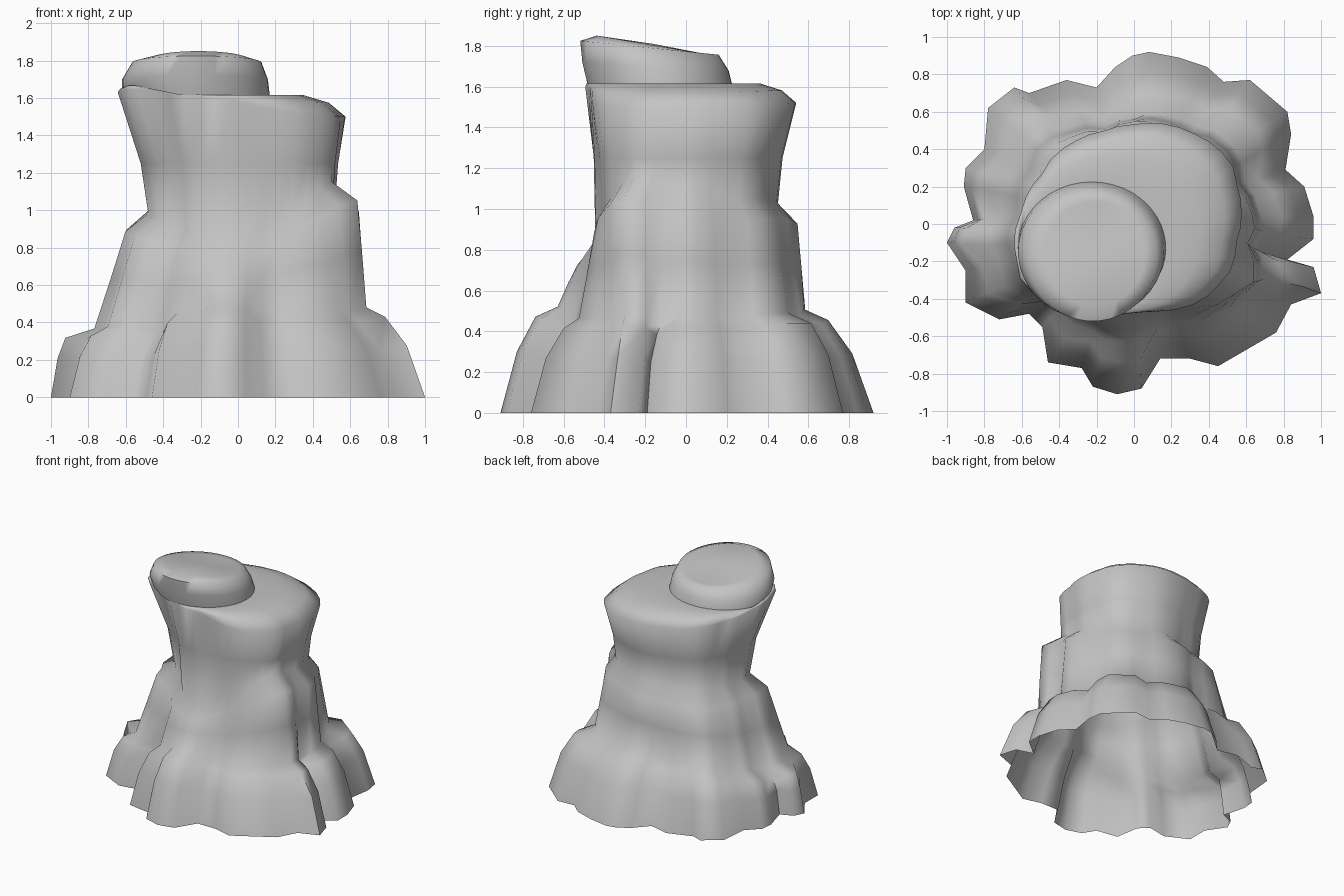
import bpy, bmesh, math
from math import radians
from mathutils import Vector

cube = bpy.data.objects.get("Cube")
if cube:
    bpy.data.objects.remove(cube, do_unlink=True)

stone = bpy.data.materials.new("stone grey")
stone.use_nodes = True
GREY = (0.55, 0.55, 0.55, 1)
stone.diffuse_color = GREY
stone.node_tree.nodes["Principled BSDF"].inputs["Base Color"].default_value = GREY


def around(table, angle):
    """Blend a table of evenly spaced values around the full turn."""
    t = (angle / math.tau) % 1 * len(table)
    i, f = int(t), t - int(t)
    return table[i % len(table)] * (1 - f) + table[(i + 1) % len(table)] * f


def turn(start, end):
    """Signed shortest turn between two angles."""
    return (end - start + math.pi) % math.tau - math.pi


def polar(radius, angle, z):
    return Vector((radius * math.cos(angle), radius * math.sin(angle), z))


def loft(name, columns, tip, sharp):
    """Skin columns of points side by side, bottom open, closed on a tip."""
    bm = bmesh.new()
    strips = [[bm.verts.new(p) for p in column] for column in columns]
    peak = bm.verts.new(tip)
    for left, right in zip(strips, strips[1:] + strips[:1]):
        for k in range(len(left) - 1):
            bm.faces.new((left[k], right[k], right[k + 1], left[k + 1]))
        bm.faces.new((left[-1], right[-1], peak))
    mesh = bpy.data.meshes.new(name)
    bm.to_mesh(mesh)
    bm.free()
    mesh.materials.append(stone)
    obj = bpy.data.objects.new(name, mesh)
    bpy.context.collection.objects.link(obj)
    bpy.ops.object.select_all(action='DESELECT')
    obj.select_set(True)
    bpy.context.view_layer.objects.active = obj
    bpy.ops.object.shade_smooth_by_angle(angle=radians(sharp))


# Lobed footprint on the ground, counter-clockwise
FOOT = [(1, -.37), (.96, -.23), (.82, -.19), (.96, -.08), (.96, .04), (.91, .2),
        (.81, .29), (.84, .48), (.82, .6), (.62, .77), (.48, .76), (.39, .84),
        (.24, .89), (.08, .92), (-.01, .9), (-.1, .84), (-.2, .73), (-.36, .77),
        (-.56, .7), (-.64, .73), (-.78, .62), (-.8, .4), (-.9, .3), (-.91, .2),
        (-.86, .02), (-.96, -.02), (-1, -.1), (-.9, -.25), (-.9, -.42), (-.72, -.51),
        (-.56, -.48), (-.49, -.55), (-.46, -.74), (-.28, -.77), (-.22, -.87),
        (-.09, -.91), (.04, -.88), (.14, -.72), (.3, -.72), (.45, -.76),
        (.76, -.58), (.84, -.43)]

# Ledge heights and tier radii every thirty degrees from +x
LOW_LEDGE = [.45, .45, .46, .48, .46, .4, .33, .34, .43, .49, .45, .42]
HIGH_LEDGE = [1.04, 1.0, 1.0, .97, .95, .94, .95, .9, .8, .77, .9, 1.11]
SHOULDER = [.82, .82, .8, .75, .8, .85, .94, .86, .82, .81, .8, .78]
MID_FOOT = [.68, .66, .63, .56, .62, .7, .75, .72, .62, .6, .62, .7]
MID_TOP = [.64, .59, .55, .54, .57, .58, .59, .58, .53, .51, .53, .67]
NECK = [.52, .52, .48, .44, .46, .47, .48, .46, .45, .43, .48, .54]
RIM = [.57, .61, .58, .53, .54, .56, .63, .67, .55, .46, .53, .56]
RIM_HEIGHT = [1.5, 1.5, 1.52, 1.52, 1.53, 1.56, 1.62, 1.65, 1.62, 1.58, 1.52, 1.5]

# Leaning cap: centre x, centre y, half width, half depth, height, backward fall
CAP_WALL = (-.23, -.15, .39, .36, 1.7, .06)
CAP_EDGE = (-.22, -.18, .345, .34, 1.79, .1)
CAP_TOP = (-.21, -.16, .27, .28, 1.805, .17)

angles = [math.atan2(y, x) for x, y in FOOT]
radii = [math.hypot(x, y) for x, y in FOOT]
count = len(FOOT)
columns = []
for i, (a, r) in enumerate(zip(angles, radii)):
    near = range(-4, 5)
    lobe = r / (sum(radii[(i + k) % count] for k in near) / len(near)) - 1
    even = a + sum(turn(a, angles[(i + k) % count]) for k in near) / len(near)
    low, high = around(LOW_LEDGE, a) * (1 + .5 * lobe), around(HIGH_LEDGE, even)
    foot, top = around(MID_FOOT, even), around(MID_TOP, even)
    neck, rim = around(NECK, even), around(RIM, even)
    brow = around(RIM_HEIGHT, even)
    shoulder = around(SHOULDER, a)

    # Three tiers: radius, height, lobes kept, how evenly columns spread
    column = []
    for rad, z, keep, spread in [
        (r, 0, 0, 0),
        (r * (.53 + .47 * shoulder), .6 * low, 0, 0),
        (r * shoulder, low - .03, 0, .2),
        (foot, low + .02, .5, .5),
        (foot * .45 + top * .55, (low + high) / 2, .5, .7),
        (top, high - .05, .45, .9),
        (neck, high + .05, .3, 1),
        (neck * .75 + rim * .25, 1.25, .25, 1),
        (rim, brow, .15, 1),
    ]:
        column.append(polar(rad * (1 + lobe * keep), a + (even - a) * spread, z))

    # Rounded shoulder running in to the foot of the cap
    edge = column[-1]
    cap_foot = Vector((-.225 + .395 * math.cos(even), -.13 + .355 * math.sin(even),
                       max(1.615, brow + .02)))
    for step, rise in ((.22, .65), (.55, 1)):
        p = edge.lerp(cap_foot, step)
        p.z = edge.z + (cap_foot.z - edge.z) * rise
        column.append(p)
    column.append(cap_foot)

    # Cap wall, edge and sloping top
    for cx, cy, wide, deep, z, fall in (CAP_WALL, CAP_EDGE, CAP_TOP):
        x, y = cx + wide * math.cos(even), cy + deep * math.sin(even)
        column.append(Vector((x, y, z - fall * (y + .17))))
    columns.append(column)

loft("rock_body", columns, (-.2, -.16, 1.81), 75)
